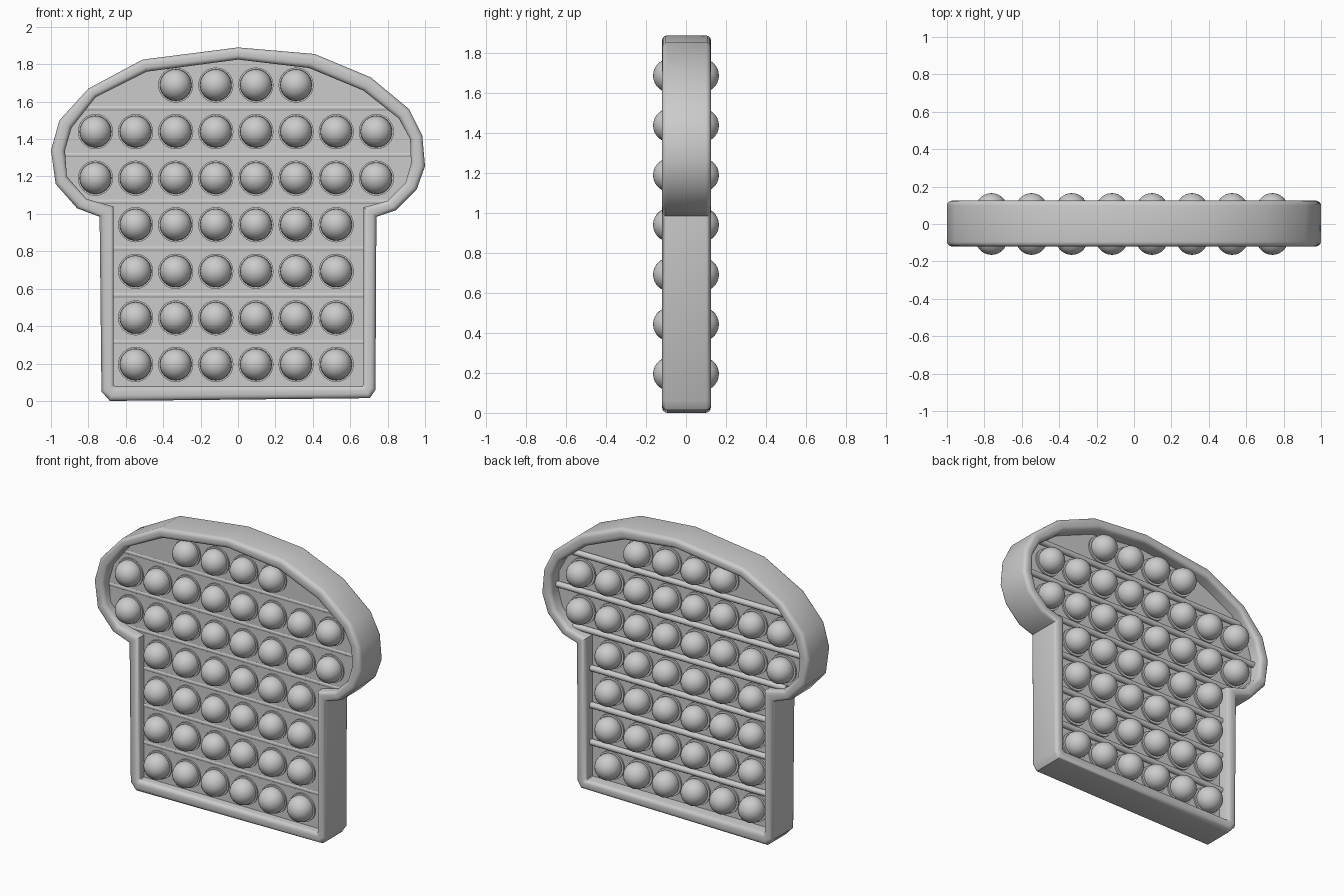
import bpy, bmesh, math
from mathutils import Matrix

cube = bpy.data.objects.get("Cube")
if cube:
    bpy.data.objects.remove(cube, do_unlink=True)

grey = bpy.data.materials.new("light_grey")
grey.use_nodes = True
grey.diffuse_color = (0.6, 0.6, 0.6, 1)
grey.node_tree.nodes["Principled BSDF"].inputs["Base Color"].default_value = (0.6, 0.6, 0.6, 1)


def make_mesh(name, bm, angle=40):
    bmesh.ops.recalc_face_normals(bm, faces=bm.faces)
    mesh = bpy.data.meshes.new(name)
    bm.to_mesh(mesh)
    bm.free()
    mesh.materials.append(grey)
    mesh.shade_smooth()
    mesh.set_sharp_from_angle(angle=math.radians(angle))
    return mesh


def add_object(name, mesh, location=(0, 0, 0)):
    ob = bpy.data.objects.new(name, mesh)
    ob.location = location
    bpy.context.collection.objects.link(ob)
    return ob


# Bread slice outline: outer and inner edge of the rim, clockwise from the top
OUTER = [(0, 1.89), (.41, 1.855), (.71, 1.73), (.915, 1.56), (.985, 1.42), (1, 1.255),
         (.955, 1.13), (.845, 1.02), (.74, .985), (.735, .06), (.705, .015),
         (-.685, 0), (-.73, .05), (-.74, .985), (-.86, 1.03), (-.975, 1.16),
         (-1, 1.34), (-.955, 1.5), (-.8, 1.67), (-.51, 1.825)]
INNER = [(0, 1.825), (.38, 1.78), (.67, 1.66), (.86, 1.51), (.92, 1.4), (.925, 1.27),
         (.895, 1.165), (.8, 1.07), (.67, 1.035), (.67, .085), (.665, .08),
         (-.66, .08), (-.665, .085), (-.665, 1.04), (-.81, 1.08), (-.915, 1.2),
         (-.925, 1.34), (-.89, 1.46), (-.76, 1.625), (-.49, 1.76)]
FRONT, BACK = -0.12, 0.125
SKIN_FRONT, SKIN_BACK = -0.055, 0.04


def outline(bm, t, y):
    return [bm.verts.new((a[0] + (b[0] - a[0]) * t, y, a[1] + (b[1] - a[1]) * t))
            for a, b in zip(OUTER, INNER)]


# Rim: rounded rectangle section carried around the outline
bm = bmesh.new()
R, STEPS = 0.026, 4
round_t = R / 0.07
corners = [(round_t, FRONT + R, 180), (1 - round_t, FRONT + R, 270),
           (1 - round_t, BACK - R, 0), (round_t, BACK - R, 90)]
rings = []
for ct, cy, start in corners:
    for i in range(STEPS + 1):
        a = math.radians(start + 90 * i / STEPS)
        rings.append(outline(bm, ct + round_t * math.cos(a), cy + R * math.sin(a)))
n = len(OUTER)
for k, ring in enumerate(rings):
    nxt = rings[(k + 1) % len(rings)]
    for i in range(n):
        j = (i + 1) % n
        bm.faces.new((ring[i], ring[j], nxt[j], nxt[i]))
add_object("rim", make_mesh("rim", bm))

# Sheet that fills the rim
bm = bmesh.new()
face = bm.faces.new(outline(bm, 0.6, SKIN_FRONT))
ext = bmesh.ops.extrude_face_region(bm, geom=[face])
for v in ext["geom"]:
    if isinstance(v, bmesh.types.BMVert):
        v.co.y = SKIN_BACK
add_object("sheet", make_mesh("sheet", bm))


# Ribs between the bubble rows, nearly flush in front and raised behind
def rib_mesh(x0, x1):
    bm = bmesh.new()
    turn = Matrix.Translation(((x0 + x1) / 2, 0, 0)) @ Matrix.Rotation(math.pi / 2, 4, 'Y')
    bmesh.ops.create_cone(bm, cap_ends=True, segments=16, radius1=0.02, radius2=0.02,
                          depth=x1 - x0, matrix=turn)
    return make_mesh("rib", bm)


for row in range(6):
    z = 0.315 + 0.25 * row
    x0, x1 = {3: (-.68, .68), 4: (-.94, .94), 5: (-.83, .82)}.get(row, (-.68, .68))
    if row == 3:
        x0, x1 = -.79, .8
    mesh = rib_mesh(x0, x1)
    add_object("front_rib", mesh, (0, SKIN_FRONT + 0.016, z))
    add_object("back_rib", mesh, (0, SKIN_BACK + 0.014, z))

# Bubble and collar meshes shared by both sides
bm = bmesh.new()
bmesh.ops.create_uvsphere(bm, u_segments=24, v_segments=14, radius=0.085,
                          matrix=Matrix.Rotation(math.pi / 2, 4, 'X'))
bubble = make_mesh("bubble", bm)
bm = bmesh.new()
bmesh.ops.create_cone(bm, cap_ends=True, segments=24, radius1=0.094, radius2=0.094,
                      depth=0.02, matrix=Matrix.Rotation(math.pi / 2, 4, 'X'))
collar = make_mesh("collar", bm)

# Rows of bubbles, bottom to top: first column and count
ROWS = [(1, 6)] * 4 + [(0, 8)] * 2 + [(2, 4)]
for row, (first, count) in enumerate(ROWS):
    z = 0.195 + 0.249 * row
    for col in range(first, first + count):
        x = -0.762 + 0.2145 * col
        add_object("front_bubble", bubble, (x, -0.08, z))
        add_object("back_bubble", bubble, (x, 0.08, z))
        add_object("front_collar", collar, (x, SKIN_FRONT, z))
        add_object("back_collar", collar, (x, SKIN_BACK, z))
